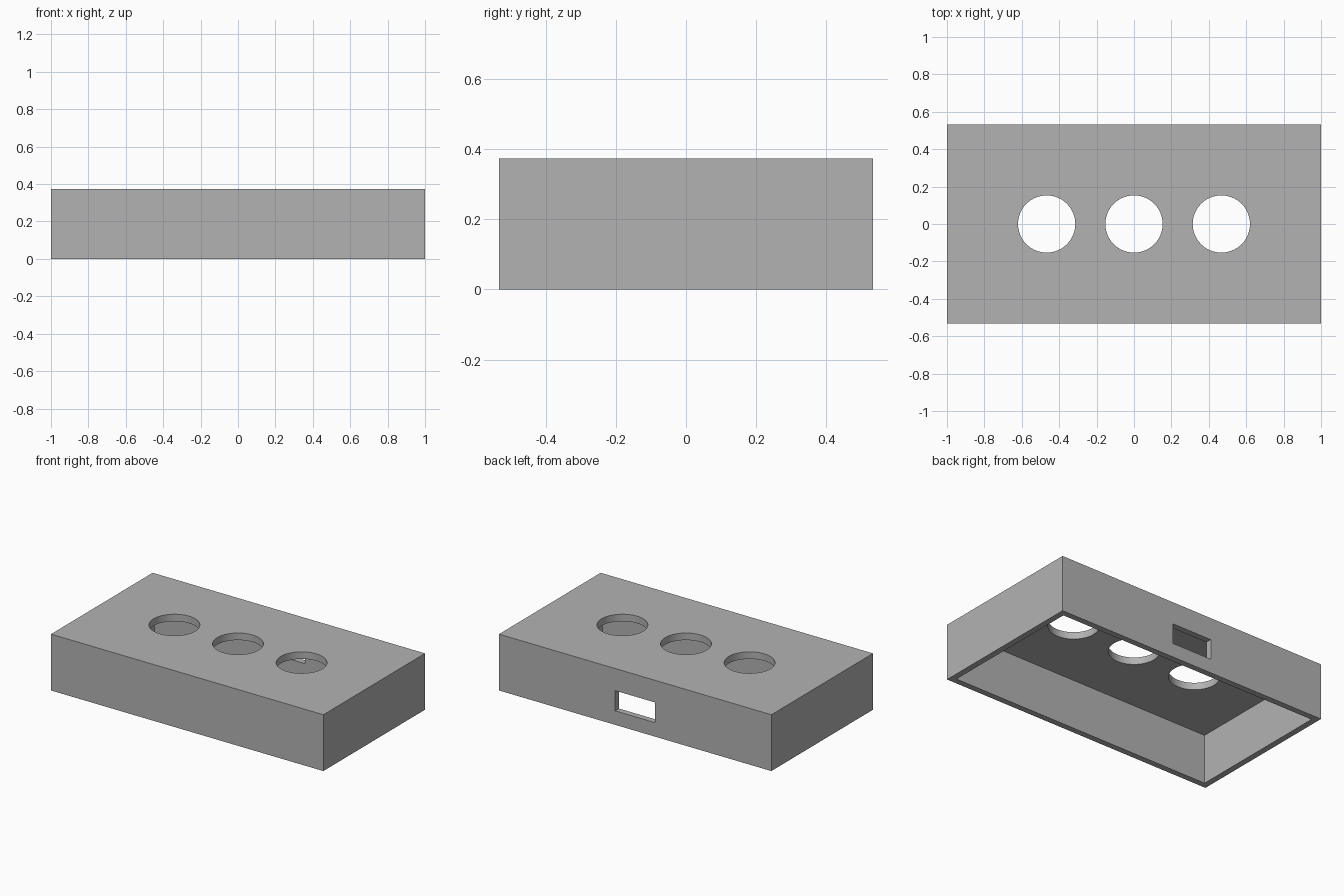
import bpy
import math

if "Cube" in bpy.data.objects:
    bpy.data.objects.remove(bpy.data.objects["Cube"])

W, D, H = 2.0, 1.066, 0.374      # outer size
WALL, ROOF = 0.04, 0.047         # side wall and top thickness

grey = bpy.data.materials.new("plain grey")
grey.diffuse_color = (0.45, 0.45, 0.45, 1)
grey.use_nodes = True
grey.node_tree.nodes["Principled BSDF"].inputs["Base Color"].default_value = grey.diffuse_color


def box(name, x, y, z):
    """Box spanning the given (low, high) pairs."""
    spans = (x, y, z)
    bpy.ops.mesh.primitive_cube_add(size=1, location=[(a + b) / 2 for a, b in spans])
    ob = bpy.context.object
    ob.name = name
    ob.scale = [b - a for a, b in spans]
    bpy.ops.object.transform_apply(location=True, rotation=False, scale=True)
    return ob


def cut(target, cutter):
    """Subtract the cutter from the target and remove it."""
    cutter.hide_render = True
    mod = target.modifiers.new("cut", "BOOLEAN")
    mod.operation = "DIFFERENCE"
    mod.solver = "EXACT"
    mod.object = cutter
    bpy.context.view_layer.objects.active = target
    bpy.ops.object.modifier_apply(modifier=mod.name)
    bpy.data.objects.remove(cutter)


# Open-bottomed case
case = box("case", (-W / 2, W / 2), (-D / 2, D / 2), (0, H))
case.data.materials.append(grey)
cut(case, box("cavity", (-W / 2 + WALL, W / 2 - WALL),
              (-D / 2 + WALL, D / 2 - WALL), (-0.1, H - ROOF)))

# Three round holes in the top
for x in (-0.467, 0, 0.467):
    bpy.ops.mesh.primitive_cylinder_add(vertices=64, radius=0.153, depth=0.2,
                                        location=(x, 0, H))
    cut(case, bpy.context.object)

# Rectangular slot in the back wall
cut(case, box("slot", (-0.147, 0.147), (D / 2 - 0.1, D / 2 + 0.1), (0.093, 0.227)))

# Smooth hole walls, sharp box edges
bpy.ops.object.select_all(action="DESELECT")
case.select_set(True)
bpy.context.view_layer.objects.active = case
bpy.ops.object.shade_smooth_by_angle(angle=math.radians(30))
